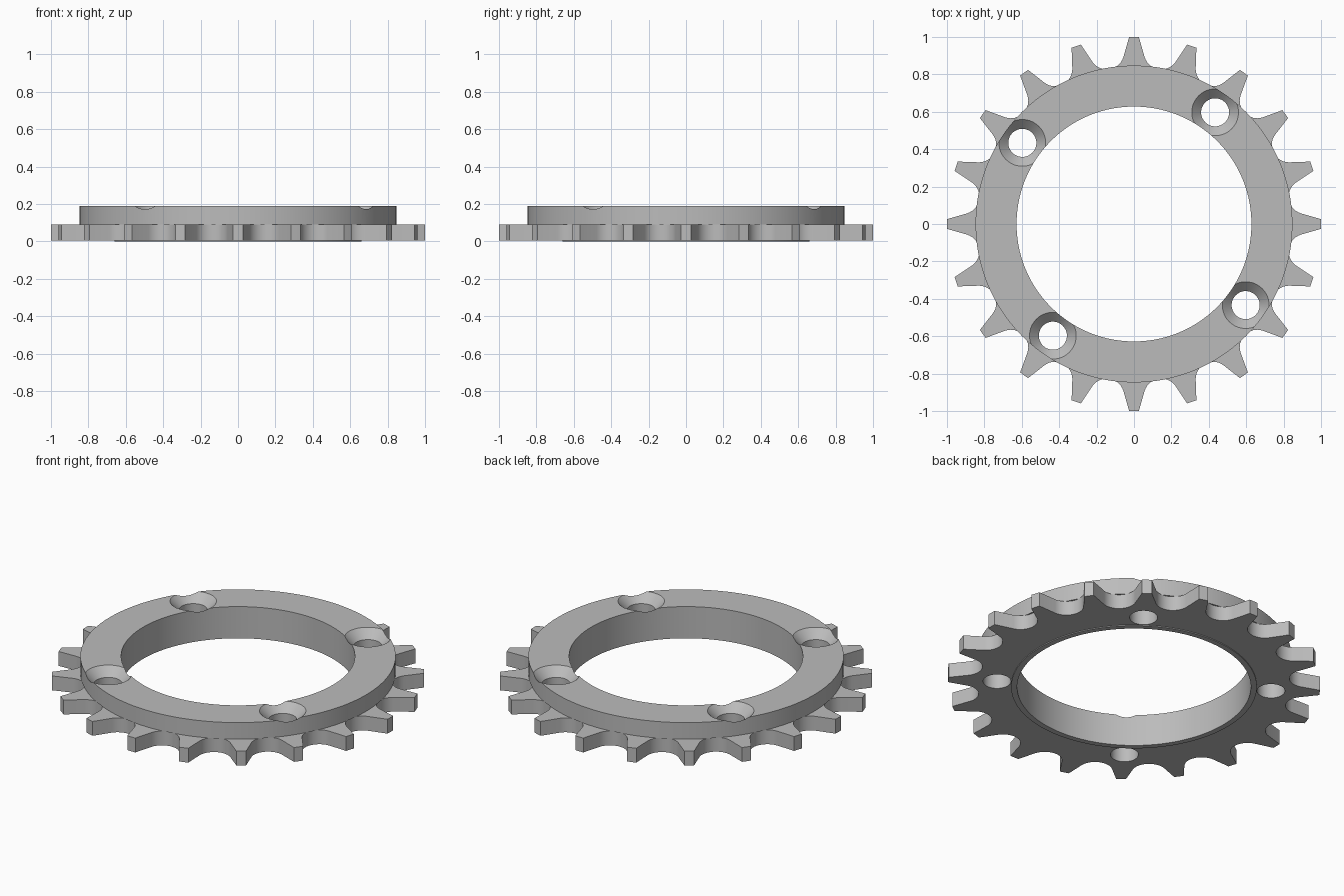
import bpy, bmesh
from math import cos, sin, pi, radians

cube = bpy.data.objects.get("Cube")
if cube:
    bpy.data.objects.remove(cube, do_unlink=True)

TEETH = 20
BORE = 0.628
RING = 0.847
PLATE_BOTTOM, PLATE_TOP, TOP = 0.005, 0.09, 0.188

metal = bpy.data.materials.new("grey metal")
metal.use_nodes = True
grey = (0.5, 0.5, 0.5, 1)
metal.diffuse_color = grey
metal.node_tree.nodes["Principled BSDF"].inputs["Base Color"].default_value = grey


def circle(radius, n=160):
    return [(radius * cos(2 * pi * i / n), radius * sin(2 * pi * i / n)) for i in range(n)]


def tooth_outline():
    """Round roller valleys joined by straight flanks and narrow tips."""
    pitch, roller, steps = 0.931, 0.093, 14
    tip = radians(1.5)
    half = pi / TEETH
    points = []
    for k in range(TEETH):
        mid = (2 * k + 1) * half
        start = mid - half
        points += [(cos(start), sin(start)), (cos(start + tip), sin(start + tip))]
        for i in range(steps + 1):
            a = pi + radians(63) * (1 - 2 * i / steps) * 1
            x, y = pitch + roller * cos(a), roller * sin(a)
            points.append((x * cos(mid) - y * sin(mid), x * sin(mid) + y * cos(mid)))
        end = mid + half - tip
        points.append((cos(end), sin(end)))
    return points


def loft(name, layers):
    """Closed solid through stacked outlines, given as (points, z)."""
    bm = bmesh.new()
    rows = [[bm.verts.new((x, y, z)) for x, y in pts] for pts, z in layers]
    n = len(rows[0])
    for low, high in zip(rows, rows[1:]):
        for i in range(n):
            j = (i + 1) % n
            bm.faces.new((low[i], low[j], high[j], high[i]))
    bm.faces.new(rows[0][::-1])
    bm.faces.new(rows[-1])
    bmesh.ops.recalc_face_normals(bm, faces=bm.faces)
    mesh = bpy.data.meshes.new(name)
    bm.to_mesh(mesh)
    bm.free()
    mesh.materials.append(metal)
    obj = bpy.data.objects.new(name, mesh)
    bpy.context.collection.objects.link(obj)
    return obj


# Solid parts
parts = [
    loft("toothed_plate", [(tooth_outline(), PLATE_BOTTOM), (tooth_outline(), PLATE_TOP)]),
    loft("upper_ring", [(circle(RING), PLATE_TOP), (circle(RING), TOP)]),
    loft("bottom_lip", [(circle(0.66), 0), (circle(0.66), PLATE_BOTTOM)]),
]

# Cutters: the central bore and four countersunk screw holes
cutters = [loft("bore_cutter", [(circle(BORE), -0.2), (circle(BORE), 0.4)])]
for k in range(4):
    hole = loft("screw_hole_cutter", [
        (circle(0.075, 48), -0.2), (circle(0.075, 48), TOP - 0.05),
        (circle(0.125, 48), TOP), (circle(0.155, 48), TOP + 0.03)])
    angle = radians(54 + 90 * k)
    hole.location = (0.738 * cos(angle), 0.738 * sin(angle), 0)
    cutters.append(hole)

for part in parts:
    for cutter in cutters if part.name != "bottom_lip" else cutters[:1]:
        mod = part.modifiers.new("cut", "BOOLEAN")
        mod.operation = "DIFFERENCE"
        mod.solver = "EXACT"
        mod.object = cutter

# Bake the cuts and shade the rounded walls smooth
bpy.context.view_layer.update()
graph = bpy.context.evaluated_depsgraph_get()
baked = [bpy.data.meshes.new_from_object(p.evaluated_get(graph)) for p in parts]
for part, mesh in zip(parts, baked):
    part.modifiers.clear()
    part.data = mesh
for cutter in cutters:
    bpy.data.objects.remove(cutter, do_unlink=True)

for obj in bpy.context.view_layer.objects:
    obj.select_set(obj in parts)
bpy.context.view_layer.objects.active = parts[0]
bpy.ops.object.shade_smooth_by_angle(angle=radians(25))
